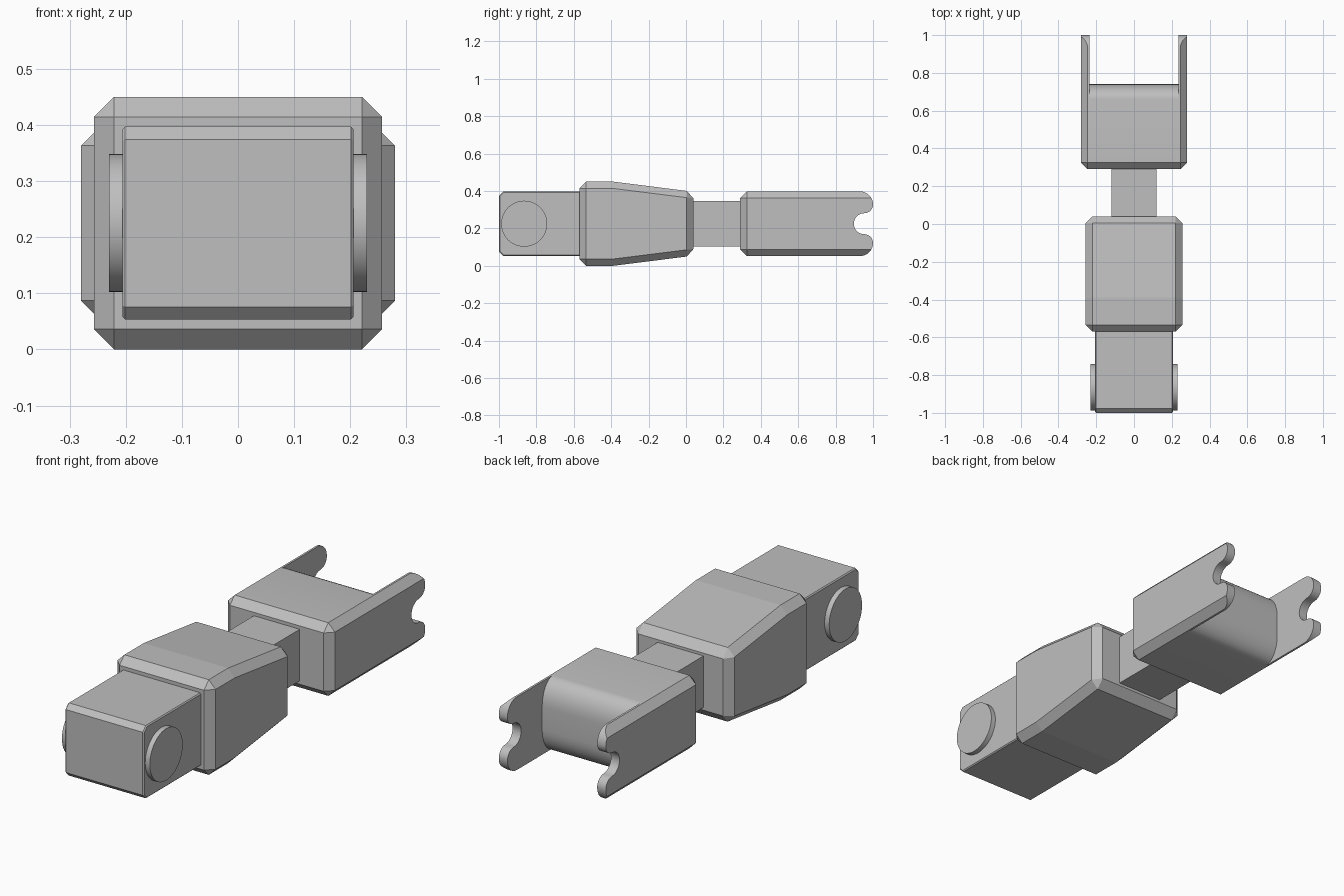
import bpy, bmesh, math

if "Cube" in bpy.data.objects:
    bpy.data.objects.remove(bpy.data.objects["Cube"])

MID = 0.225  # height of the long axis

grey = bpy.data.materials.new("plain grey")
grey.use_nodes = True
grey.diffuse_color = (0.52, 0.52, 0.52, 1)
grey.node_tree.nodes["Principled BSDF"].inputs["Base Color"].default_value = grey.diffuse_color


def prism(name, profile, x0, x1):
    """Extrude a (y, height above axis) outline from x0 to x1."""
    bm = bmesh.new()
    a, b = ([bm.verts.new((x, y, MID + z)) for y, z in profile] for x in (x0, x1))
    bm.faces.new(a)
    bm.faces.new(b[::-1])
    for i in range(len(a)):
        j = (i + 1) % len(a)
        bm.faces.new((a[i], a[j], b[j], b[i]))
    bmesh.ops.recalc_face_normals(bm, faces=bm.faces)
    mesh = bpy.data.meshes.new(name)
    bm.to_mesh(mesh)
    bm.free()
    mesh.materials.append(grey)
    ob = bpy.data.objects.new(name, mesh)
    bpy.context.collection.objects.link(ob)
    return ob


def apply(ob, mod):
    bpy.context.view_layer.objects.active = ob
    bpy.ops.object.modifier_apply(modifier=mod.name)


def bevel(ob, width, angle=30):
    mod = ob.modifiers.new("chamfer", "BEVEL")
    mod.width, mod.segments = width, 1
    mod.limit_method, mod.angle_limit = "ANGLE", math.radians(angle)
    apply(ob, mod)


def cut(ob, cutter, operation):
    cutter.hide_render = True
    mod = ob.modifiers.new("cut", "BOOLEAN")
    mod.object, mod.operation, mod.solver = cutter, operation, "EXACT"
    apply(ob, mod)
    bpy.data.objects.remove(cutter)


def arc(cy, cz, ry, rz, start, end, steps=8):
    angles = [math.radians(start + (end - start) * i / steps) for i in range(steps + 1)]
    return [(cy + ry * math.cos(t), cz + rz * math.sin(t)) for t in angles]


def mirrored(upper):
    """Close an upper outline with its reflection below the axis."""
    return upper + [(y, -z) for y, z in reversed(upper) if z > 1e-4]


# front block with chamfered nose
front = prism("front_block", mirrored([(-0.5, 0.172), (-0.977, 0.172), (-1.0, 0.149)]), -0.206, 0.206)
bevel(front, 0.005, 60)

# round pivot discs on both sides
for side, s in (("left", 1), ("right", -1)):
    prism(side + "_pivot_disc", arc(-0.865, 0, 0.123, 0.123, 0, 360, 48)[:-1], s * 0.19, s * 0.23)

# tapered middle body
body = prism("middle_body", mirrored([(-0.57, 0.225), (-0.39, 0.225), (0.04, 0.171)]), -0.257, 0.257)
bevel(body, 0.036)

# neck joining the two halves
prism("neck", mirrored([(0, 0.122), (0.33, 0.122)]), -0.12, 0.12)

# rear fork: chamfered block, slotted in the middle, with notched arm ends
fork = prism("rear_fork", mirrored([(0.29, 0.173), (1.2, 0.173)]), -0.28, 0.28)
bevel(fork, 0.035)
slot = [(1.3, 0.3), (0.64, 0.3), (0.66, 0.173)] + arc(0.66, 0.053, 0.08, 0.12, 90, 0)[1:]
cut(fork, prism("slot_cutter", mirrored(slot), -0.235, 0.235), "DIFFERENCE")
ends = [(0.2, 0.2), (0.92, 0.2)] + arc(0.93, 0.103, 0.07, 0.07, 90, 0)
ends += arc(0.953, 0.103, 0.047, 0.047, 0, -90)[1:] + arc(0.953, 0, 0.056, 0.056, 90, 180)
cut(fork, prism("arm_end_cutter", mirrored(ends), -0.4, 0.4), "INTERSECT")

# smooth the curved surfaces, keep chamfers crisp
for ob in bpy.context.collection.objects:
    if ob.name == "rear_fork" or "disc" in ob.name:
        bpy.ops.object.select_all(action="DESELECT")
        ob.select_set(True)
        bpy.context.view_layer.objects.active = ob
        bpy.ops.object.shade_smooth_by_angle(angle=math.radians(30))
